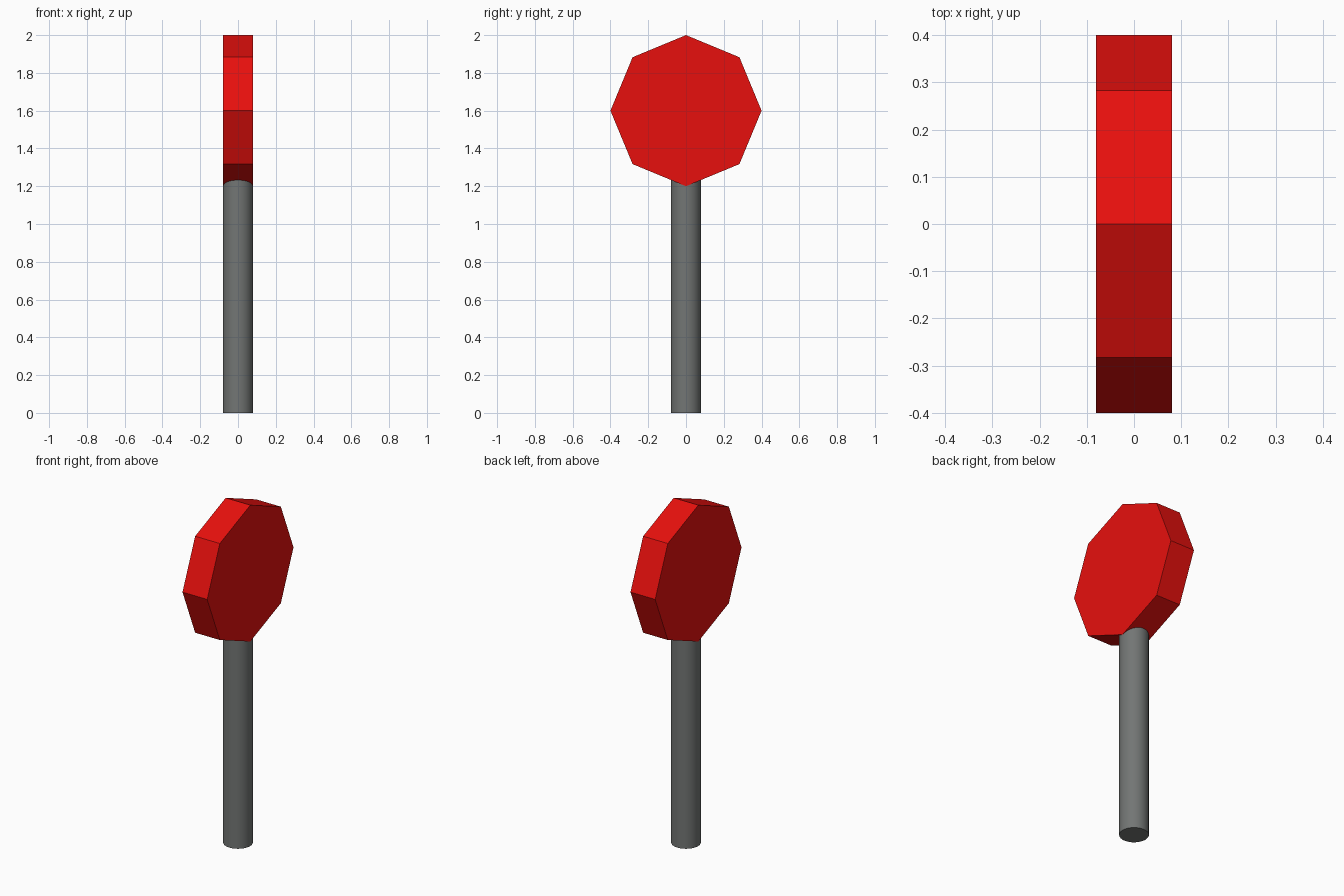
import bpy
from math import pi, radians

if "Cube" in bpy.data.objects:
    bpy.data.objects.remove(bpy.data.objects["Cube"])


def material(name, color):
    m = bpy.data.materials.new(name)
    m.diffuse_color = (*color, 1)
    m.use_nodes = True
    m.node_tree.nodes["Principled BSDF"].inputs["Base Color"].default_value = m.diffuse_color
    return m


def cylinder(name, sides, radius, depth, location, rotation, mat):
    bpy.ops.mesh.primitive_cylinder_add(vertices=sides, radius=radius, depth=depth,
                                        location=location, rotation=rotation)
    obj = bpy.context.object
    obj.name = name
    obj.data.materials.append(mat)
    return obj


red = material("red_paint", (0.8, 0.005, 0.004))
grey = material("grey_metal", (0.17, 0.18, 0.175))

# Round pole, its top end sunk into the sign
POLE_TOP = 1.3
cylinder("pole", 32, 0.079, POLE_TOP, (0, 0, POLE_TOP / 2), (0, 0, 0), grey)
bpy.ops.object.shade_smooth_by_angle(angle=radians(30))

# Thick octagonal sign standing on a corner, faces towards +x and -x
cylinder("sign_plate", 8, 0.4, 0.16, (0, 0, 1.6), (0, pi / 2, 0), red)
